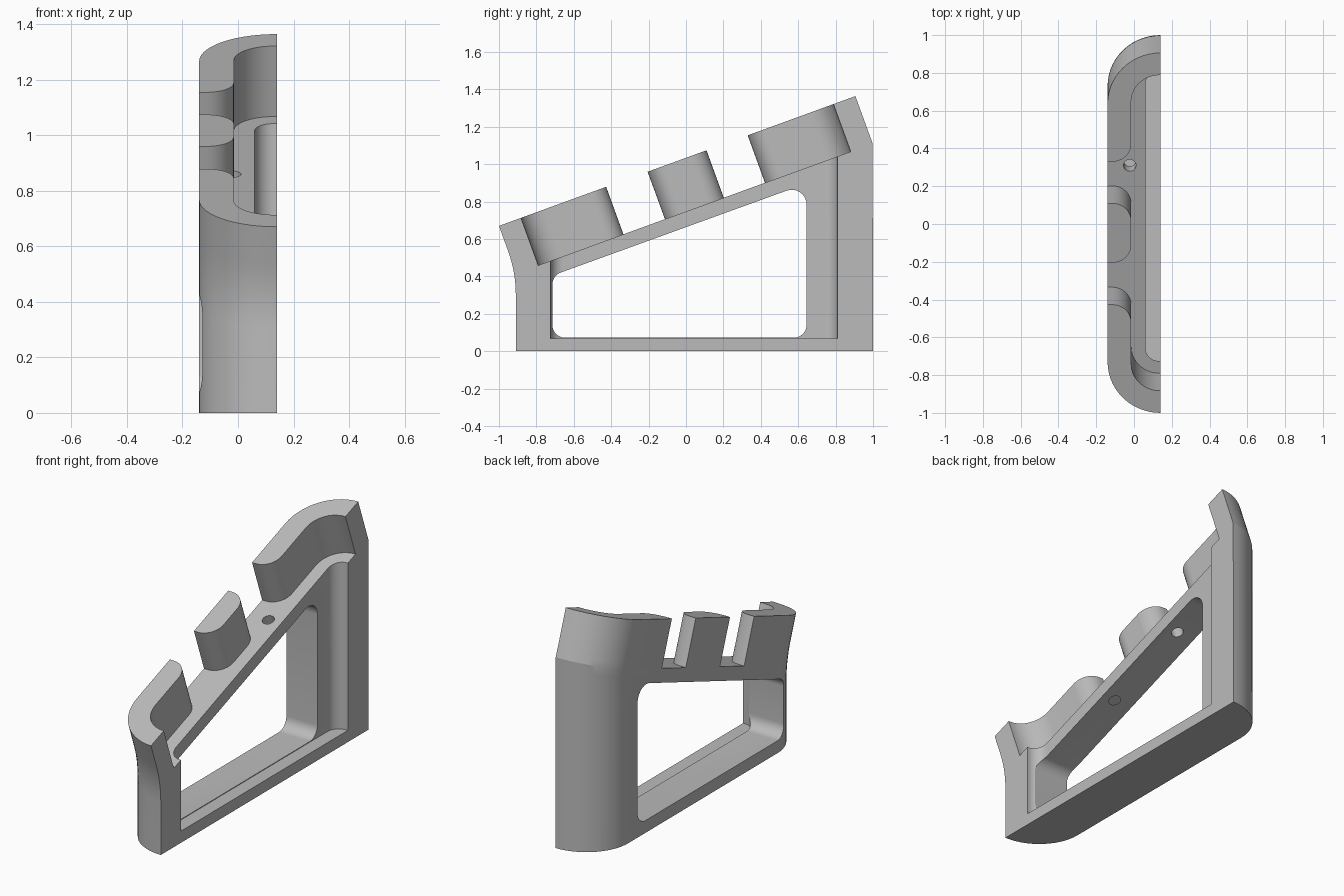
import bpy, bmesh
from math import sin, cos, pi, radians
from mathutils import Vector

if "Cube" in bpy.data.objects:
    bpy.data.objects.remove(bpy.data.objects["Cube"])

HALF = 0.14                      # half of the thickness in x
TILT = radians(20)
ALONG = Vector((0, cos(TILT), sin(TILT)))    # along the sloping top
UP = Vector((0, -sin(TILT), cos(TILT)))      # square to the sloping top
FRONT_TOP = Vector((0, -1, 0.67))
LENGTH = 2.028
BACK_TOP = FRONT_TOP + ALONG * LENGTH
SHELF = -0.27                    # shelf depth below the sloping top
WALL = 0.125
INNER = WALL - HALF


def make_object(name, bm):
    bmesh.ops.recalc_face_normals(bm, faces=bm.faces)
    mesh = bpy.data.meshes.new(name)
    bm.to_mesh(mesh)
    bm.free()
    obj = bpy.data.objects.new(name, mesh)
    bpy.context.collection.objects.link(obj)
    return obj


def loft(name, rings):
    bm = bmesh.new()
    loops = [[bm.verts.new(p) for p in ring] for ring in rings]
    n = len(loops[0])
    for a, b in zip(loops, loops[1:]):
        for i in range(n):
            j = (i + 1) % n
            bm.faces.new((a[i], a[j], b[j], b[i]))
    bm.faces.new(loops[0])
    bm.faces.new(loops[-1])
    return make_object(name, bm)


def rounded(corners, steps=10):
    """Outline from (a, b, radius) corners, with arcs at the rounded ones."""
    out = []
    for i, (a, b, r) in enumerate(corners):
        p = Vector((a, b))
        if not r:
            out.append(p)
            continue
        d1 = (Vector(corners[i - 1][:2]) - p).normalized()
        d2 = (Vector(corners[(i + 1) % len(corners)][:2]) - p).normalized()
        half = d1.angle(d2) / 2
        centre = p + (d1 + d2).normalized() * (r / sin(half))
        sweep = pi / 2 - half
        axis = (p - centre).normalized()
        side = (d2 - axis * d2.dot(axis)).normalized()
        for k in range(steps + 1):
            t = sweep * (2 * k / steps - 1)
            out.append(centre + (axis * cos(t) + side * sin(t)) * r)
    return out


# Ways to place an outline point (a, b) at depth c
def tilted(a, b, c):
    return FRONT_TOP + ALONG * a + UP * c + Vector((b, 0, 0))


def upright(a, b, c):
    return Vector((b, a, c))


def sideways(a, b, c):
    return Vector((c, a, b))


def prism(name, outline, place, low, high):
    return loft(name, [[place(p[0], p[1], c) for p in outline] for c in (low, high)])


# Outer body: rounded sections from the flat base to the sloping top
def section(front, back, depth=0.27, steps=14):
    def point(y, x):
        t = (y - front.y) / (back.y - front.y)
        return Vector((x, y, front.z + t * (back.z - front.z)))
    arc = [(depth * (1 - cos(a)), HALF - 2 * HALF * sin(a))
           for a in (pi / 2 * k / steps for k in range(steps + 1))]
    return ([point(front.y + d, x) for d, x in arc]
            + [point(back.y - d, x) for d, x in reversed(arc)])


base_front, base_back = Vector((0, -0.91, 0)), Vector((0, 1, 0))
bend = [Vector((0, -0.91, 0.3)), Vector((0, -0.91, 0.423)), FRONT_TOP - UP * 0.14]
back_kink = BACK_TOP + UP * SHELF
sections = [section(base_front, base_back)]
for k in range(9):
    t = k / 8
    f = bend[0] * (1 - t) ** 2 + bend[1] * 2 * t * (1 - t) + bend[2] * t * t
    if t <= 0.5:
        b = Vector((0, back_kink.y, back_kink.z - 0.4 * (0.5 - t)))
    else:
        b = back_kink + UP * 0.26 * (t - 0.5)
    sections.append(section(f, b))
sections.append(section(FRONT_TOP, BACK_TOP))
body = loft("holder_body", sections)

# Recess above the sloping shelf
OPEN = 0.3
far = LENGTH - WALL
cutters = [prism("shelf_recess", rounded([
    (WALL, OPEN, 0), (WALL, INNER, 0.15), (far, INNER, 0.15), (far, OPEN, 0)]),
    tilted, SHELF, 0.2)]

# Gaps in the rim, flaring towards the recess
for start, end in ((0.61, 0.846), (1.181, 1.415)):
    flare = [(0.1 * (1 - cos(a)), INNER - 0.1 * (1 - sin(a)))
             for a in (pi / 2 * k / 10 for k in range(11))]
    left = [(start, -OPEN)] + [(start - d, x) for d, x in flare] + [(start - 0.1, 0.02)]
    right = [(start + end - u, x) for u, x in reversed(left)]
    cutters.append(prism("rim_gap", left + right, tilted, SHELF, 0.2))

# Upright cavity through the shelf, and the side window
cutters.append(prism("cavity", rounded([
    (-0.725, OPEN, 0), (-0.725, 0.06, 0.07), (0.81, 0.06, 0.07), (0.81, OPEN, 0)]),
    upright, 0.068, 1.15))
cutters.append(prism("window", rounded([
    (-0.715, 0.072, 0.07), (0.645, 0.072, 0.07), (0.645, 0.897, 0.08),
    (-0.715, 0.404, 0.07)]), sideways, -OPEN, OPEN))

# Screw holes in the shelf
for y in (0.31, -0.215):
    u = (y + 1 + SHELF * sin(TILT)) / cos(TILT)
    circle = [(u + 0.033 * cos(a), -0.022 + 0.033 * sin(a))
              for a in (2 * pi * k / 32 for k in range(32))]
    cutters.append(prism("screw_hole", circle, tilted, SHELF - 0.16, SHELF + 0.1))

bpy.context.view_layer.objects.active = body
body.select_set(True)
for cutter in cutters:
    mod = body.modifiers.new("cut", "BOOLEAN")
    mod.operation = "DIFFERENCE"
    mod.solver = "EXACT"
    mod.object = cutter
    bpy.ops.object.modifier_apply(modifier=mod.name)
    bpy.data.objects.remove(cutter)

# Plain grey finish
grey = bpy.data.materials.new("plain_grey")
grey.use_nodes = True
colour = (0.5, 0.5, 0.5, 1)
grey.diffuse_color = colour
grey.node_tree.nodes["Principled BSDF"].inputs["Base Color"].default_value = colour
body.data.materials.clear()
body.data.materials.append(grey)
for face in body.data.polygons:
    face.material_index = 0
bpy.ops.object.shade_smooth_by_angle(angle=radians(14))
